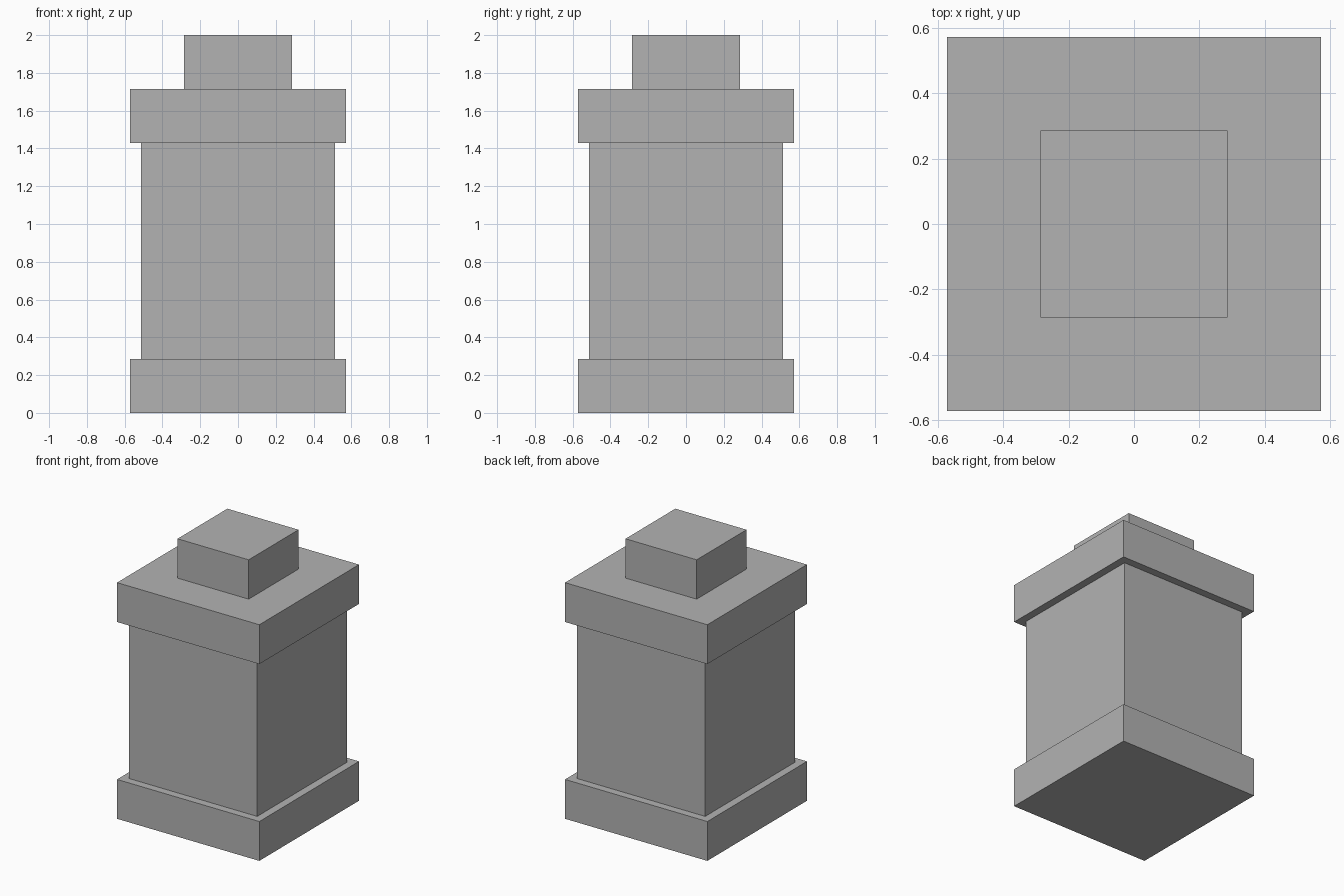
import bpy

if "Cube" in bpy.data.objects:
    bpy.data.objects.remove(bpy.data.objects["Cube"])

# One plain stone colour for the whole pillar
stone = bpy.data.materials.new("grey_stone")
stone.diffuse_color = (0.45, 0.45, 0.45, 1.0)
stone.use_nodes = True
stone.node_tree.nodes["Principled BSDF"].inputs["Base Color"].default_value = stone.diffuse_color


def block(name, half_width, bottom, top):
    """Square block centred on the z axis."""
    bpy.ops.mesh.primitive_cube_add(size=1, location=(0, 0, (bottom + top) / 2))
    obj = bpy.context.object
    obj.name = name
    obj.scale = (2 * half_width, 2 * half_width, top - bottom)
    bpy.ops.object.transform_apply(location=False, rotation=False, scale=True)
    obj.data.materials.append(stone)
    return obj


u = 2 / 7  # module: height of each slab

block("base_slab", 2 * u, 0, u)
block("shaft", 1.8 * u, u, 5 * u)
block("cap_slab", 2 * u, 5 * u, 6 * u)
block("top_block", u, 6 * u, 7 * u)
